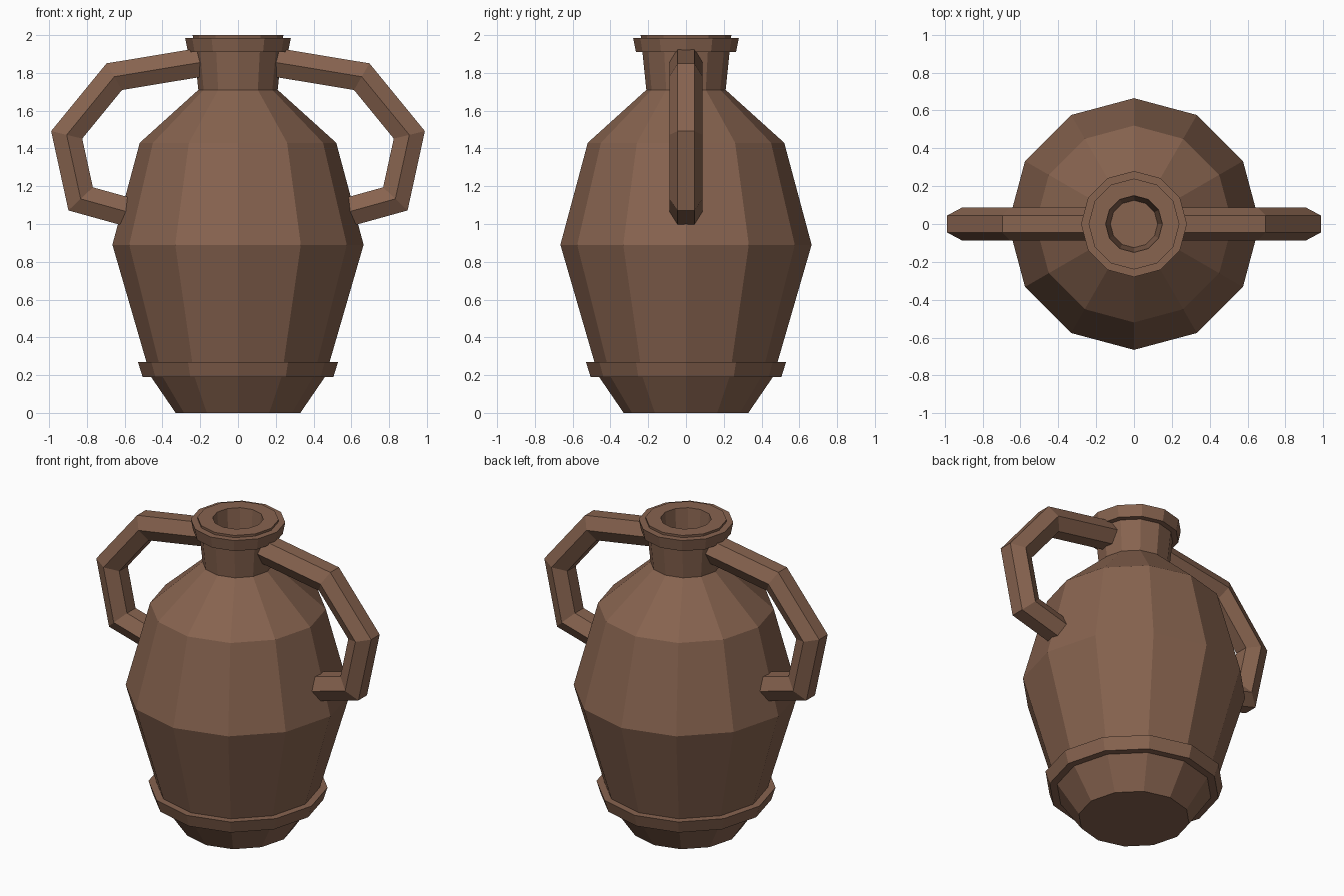
import bpy, bmesh, math
from mathutils import Vector

SIDES = 12

if "Cube" in bpy.data.objects:
    bpy.data.objects.remove(bpy.data.objects["Cube"], do_unlink=True)

clay = bpy.data.materials.new("brown clay")
clay.use_nodes = True
clay.diffuse_color = (0.242, 0.125, 0.078, 1)
clay.node_tree.nodes["Principled BSDF"].inputs["Base Color"].default_value = clay.diffuse_color


def skin(name, rings, cap_ends):
    """Bridge a row of closed point loops; cap the ends or join them into a loop."""
    bm = bmesh.new()
    loops = [[bm.verts.new(p) for p in ring] for ring in rings]
    pairs = list(zip(loops, loops[1:]))
    if cap_ends:
        bm.faces.new(loops[0])
        bm.faces.new(loops[-1])
    else:
        pairs.append((loops[-1], loops[0]))
    for a, b in pairs:
        for i in range(len(a)):
            j = (i + 1) % len(a)
            bm.faces.new((a[i], a[j], b[j], b[i]))
    bmesh.ops.recalc_face_normals(bm, faces=bm.faces)
    mesh = bpy.data.meshes.new(name)
    bm.to_mesh(mesh)
    bm.free()
    mesh.materials.append(clay)
    obj = bpy.data.objects.new(name, mesh)
    bpy.context.collection.objects.link(obj)
    return obj


def lathe(name, profile, cap_ends):
    angles = [2 * math.pi * i / SIDES for i in range(SIDES)]
    rings = [[(r * math.cos(a), r * math.sin(a), z) for a in angles] for r, z in profile]
    return skin(name, rings, cap_ends)


def handle(name, path, radius, side):
    """Sweep a hexagon along a path in the xz plane with mitred corners."""
    pts = [Vector((side * x, 0, z)) for x, z in path]
    rings = []
    for i, p in enumerate(pts):
        before = (p - pts[i - 1]).normalized() if i else (pts[1] - p).normalized()
        after = (pts[i + 1] - p).normalized() if i < len(pts) - 1 else before
        tangent = (before + after).normalized()
        across = Vector((-tangent.z, 0, tangent.x)) / tangent.dot(before)
        ring = []
        for k in range(6):
            a = math.pi * k / 3
            ring.append(p + radius * (Vector((0, math.cos(a), 0)) + across * math.sin(a)))
        rings.append(ring)
    return skin(name, rings, True)


# Body, shoulder, neck and hollow mouth in one turned profile
lathe("jar_body", [(0.33, 0), (0.46, 0.19), (0.485, 0.27), (0.665, 0.89),
                   (0.52, 1.43), (0.21, 1.71), (0.24, 2.0),
                   (0.15, 2.0), (0.125, 1.71)], True)

# Raised band near the foot
lathe("foot_band", [(0.44, 0.19), (0.505, 0.19), (0.53, 0.27), (0.46, 0.27)], False)

# Collar around the rim
lathe("rim_collar", [(0.21, 1.91), (0.265, 1.91), (0.28, 1.985), (0.22, 1.985)], False)

# Pair of angular handles
PATH = [(0.19, 1.857), (0.655, 1.78), (0.907, 1.472), (0.833, 1.133), (0.57, 1.06)]
for label, side in (("left", 1), ("right", -1)):
    handle(label + "_handle", PATH, 0.088, side)
